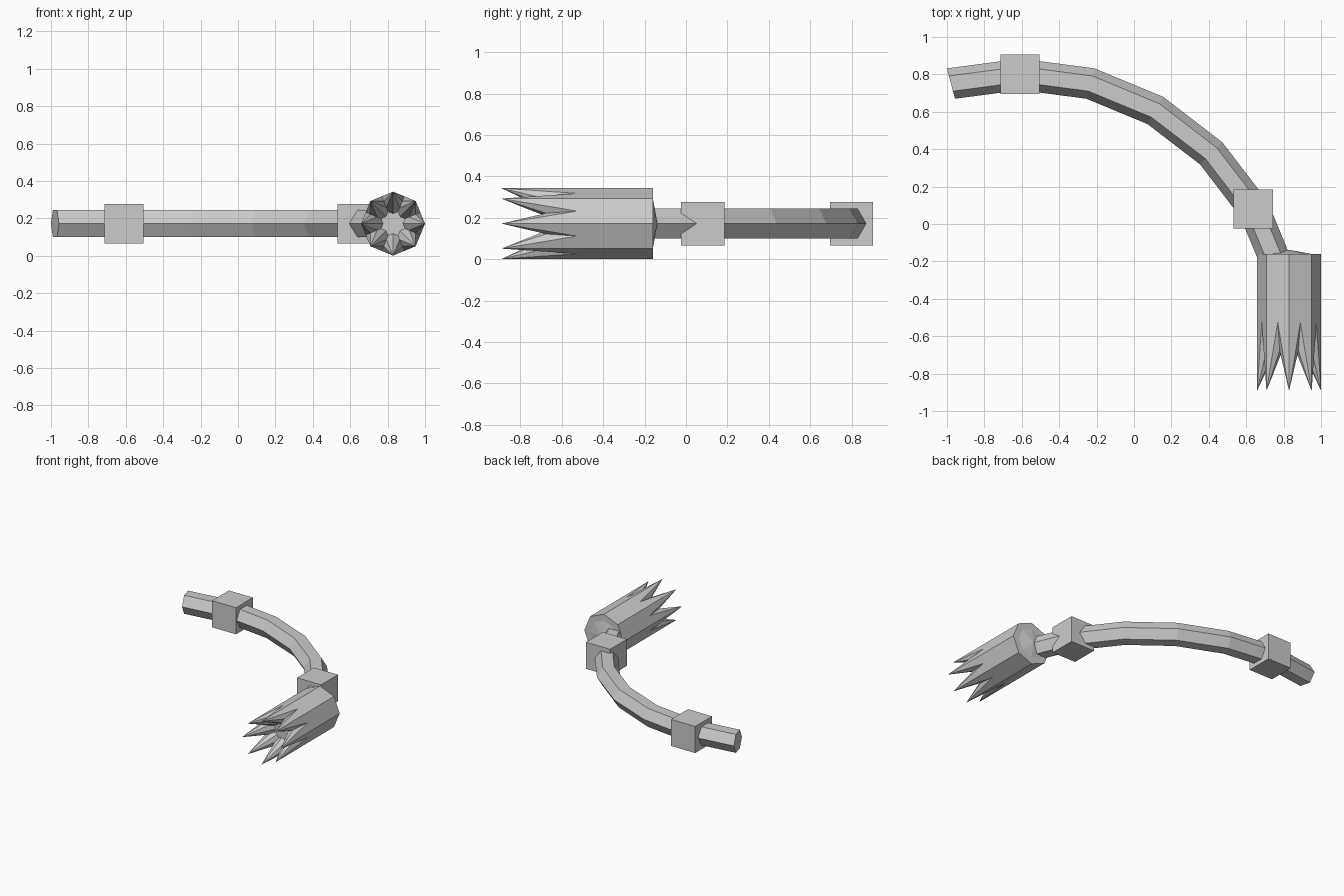
import bpy, bmesh, math
from mathutils import Vector

if "Cube" in bpy.data.objects:
    bpy.data.objects.remove(bpy.data.objects["Cube"])

Z = 0.172          # height of the centre line


def make(name, bm):
    bmesh.ops.recalc_face_normals(bm, faces=bm.faces)
    me = bpy.data.meshes.new(name)
    bm.to_mesh(me)
    bm.free()
    ob = bpy.data.objects.new(name, me)
    bpy.context.collection.objects.link(ob)
    return ob


# Curved six-sided rod, swept along an arc in 15 degree steps
cx, cy, R, r = -0.606, -0.64, 1.44, 0.084
bm = bmesh.new()
rings = []
for i in range(8):
    a = math.radians(105 - 15 * i)
    out = Vector((math.cos(a), math.sin(a), 0))
    c = Vector((cx, cy, Z)) + out * R
    rings.append([bm.verts.new(c + out * r * math.cos(k * math.pi / 3)
                               + Vector((0, 0, r * math.sin(k * math.pi / 3))))
                  for k in range(6)])
for p, q in zip(rings, rings[1:]):
    for k in range(6):
        n = (k + 1) % 6
        bm.faces.new((p[k], p[n], q[n], q[k]))
bm.faces.new(rings[0])
bm.faces.new(rings[-1])
make("curved_rod", bm)

# Cube joints on the rod
for name, deg in (("upper_joint", 90), ("lower_joint", 30)):
    a = math.radians(deg)
    bm = bmesh.new()
    bmesh.ops.create_cube(bm, size=0.21)
    bmesh.ops.translate(bm, verts=bm.verts,
                        vec=(cx + R * math.cos(a) - 0.003, cy + R * math.sin(a), Z))
    make(name, bm)

# Tuft: slanted eight-sided spikes sharing one octagonal base
centre = Vector((0.829, 0, Z))


def ring_point(k, radius, y):
    a = k * math.pi / 4
    return centre + Vector((radius * math.cos(a), y, radius * math.sin(a)))


def spike(name, radius, base_y, tip):
    bm = bmesh.new()
    base = [bm.verts.new(ring_point(k, radius, base_y)) for k in range(8)]
    apex = bm.verts.new(tip)
    bm.faces.new(base)
    for k in range(8):
        # the face pair along a shared edge stays valid for every slant
        bm.faces.new((base[k], base[(k + 1) % 8], apex))
    return make(name, bm)


for k in range(8):
    spike(f"tuft_spike_{k + 1}", 0.171, -0.16, ring_point(k, 0.171, -0.892))

# Shallow collar behind the tuft
spike("tuft_collar", 0.12, -0.16, centre + Vector((0, -0.138, 0)))
